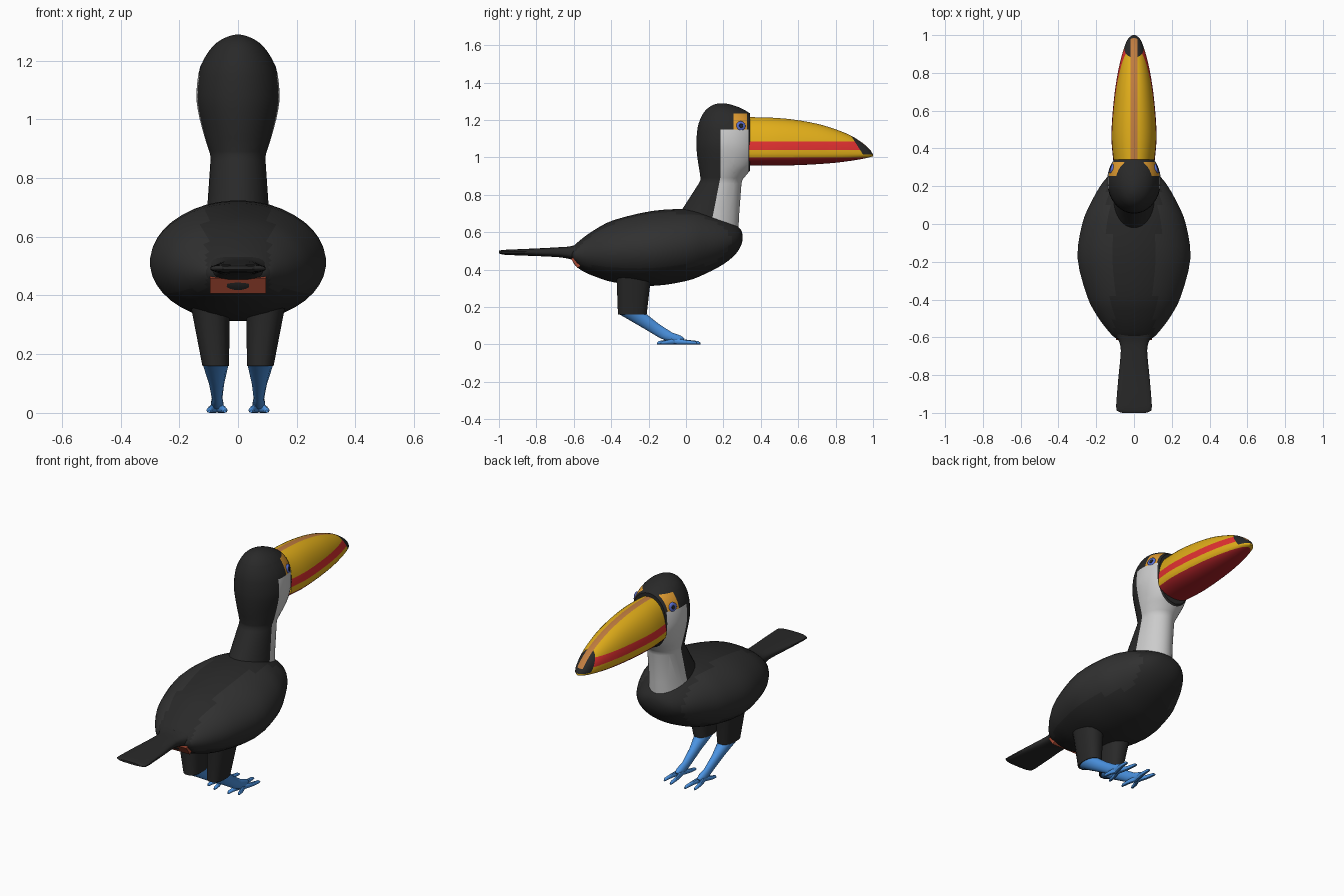
import bpy, bmesh, math
from mathutils import Vector as V

if "Cube" in bpy.data.objects:
    bpy.data.objects.remove(bpy.data.objects["Cube"])

COLORS = {
    "black": (0.022, 0.022, 0.022), "wing": (0.03, 0.03, 0.03), "white": (0.72, 0.72, 0.72),
    "yellow": (0.75, 0.42, 0.01), "red": (0.75, 0.03, 0.03), "dark_red": (0.4, 0.015, 0.02),
    "ridge": (0.52, 0.2, 0.05), "orange": (0.75, 0.33, 0.03), "rust": (0.4, 0.07, 0.035),
    "blue": (0.07, 0.29, 0.75), "eye_blue": (0.1, 0.16, 0.65),
}
NAMES = list(COLORS)
MATS = []
for key, c in COLORS.items():
    m = bpy.data.materials.new(key)
    m.diffuse_color = (*c, 1)
    m.use_nodes = True
    m.node_tree.nodes["Principled BSDF"].inputs["Base Color"].default_value = m.diffuse_color
    MATS.append(m)


def smooth_rows(rows, n):
    """Catmull-Rom refinement of a list of section tuples."""
    out = []
    for i in range(len(rows) - 1):
        p = [rows[max(0, min(len(rows) - 1, i + k))] for k in (-1, 0, 1, 2)]
        for j in range(n):
            t = j / n
            out.append(tuple(
                0.5 * (2 * b + (c - a) * t + (2 * a - 5 * b + 4 * c - d) * t * t
                       + (3 * b - a - 3 * c + d) * t ** 3)
                for a, b, c, d in zip(*p)))
    return out + [rows[-1]]


def ring(c, u, v, n=32, v2=None, power=1.0):
    """Oval ring; v2 is the second half's axis, power < 1 squares it."""
    pts = []
    for i in range(n):
        a = 2 * math.pi * (i + 0.5) / n
        ca, sa = math.cos(a), math.sin(a)
        ca = math.copysign(abs(ca) ** power, ca)
        sa = math.copysign(abs(sa) ** power, sa)
        pts.append(V(c) + V(u) * ca + (V(v2) if v2 and sa < 0 else V(v)) * sa)
    return pts


def loft(name, rings, color, cuts=(), clip=None, angle=35):
    """Skin rings, cut along colour borders, colour faces by a name or function."""
    bm = bmesh.new()
    vs = [[bm.verts.new(p) for p in r] for r in rings]
    n = len(vs[0])
    for a, b in zip(vs, vs[1:]):
        for i in range(n):
            bm.faces.new((a[i], a[(i + 1) % n], b[(i + 1) % n], b[i]))
    bm.faces.new(vs[0])
    bm.faces.new(vs[-1])
    if clip:
        r = bmesh.ops.bisect_plane(bm, geom=bm.verts[:] + bm.edges[:] + bm.faces[:],
                                   plane_co=clip[0], plane_no=clip[1], clear_outer=True)
        edges = [e for e in r["geom_cut"] if isinstance(e, bmesh.types.BMEdge)]
        bmesh.ops.edgeloop_fill(bm, edges=edges)
    for co, no in cuts:
        bmesh.ops.bisect_plane(bm, geom=bm.verts[:] + bm.edges[:] + bm.faces[:],
                               plane_co=co, plane_no=no)
    bmesh.ops.recalc_face_normals(bm, faces=bm.faces[:])
    pick = color if callable(color) else (lambda c: color)
    used = []
    for f in bm.faces:
        k = pick(f.calc_center_median())
        if k not in used:
            used.append(k)
        f.material_index = used.index(k)
    me = bpy.data.meshes.new(name)
    bm.to_mesh(me)
    bm.free()
    for k in used:
        me.materials.append(MATS[NAMES.index(k)])
    ob = bpy.data.objects.new(name, me)
    bpy.context.collection.objects.link(ob)
    bpy.ops.object.select_all(action='DESELECT')
    ob.select_set(True)
    bpy.context.view_layer.objects.active = ob
    bpy.ops.object.shade_smooth_by_angle(angle=math.radians(angle))
    return ob


# Body: y, bottom z, top z, half width
body = [(-0.61, .455, .50, .085), (-0.595, .425, .53, .11), (-0.55, .39, .57, .15), (-0.48, .36, .618, .2),
        (-0.38, .33, .667, .25), (-0.18, .312, .714, .3), (0, .338, .724, .275),
        (.1, .375, .71, .235), (.2, .428, .675, .18), (.265, .482, .64, .125),
        (.295, .53, .61, .07), (.303, .565, .58, .01)]
loft("body", [ring((0, y, (a + b) / 2), (w, 0, 0), (0, 0, (b - a) / 2), 40)
              for y, a, b, w in smooth_rows(body, 3)],
     lambda c: "wing" if abs(c.x) > 0.135 + 0.05 * c.y and c.z > 0.42 else "black")

# Rust patch under the tail
patch = loft("under_tail_patch", [[V((x, -0.59 + dy, .433 + dz)) for dy, dz in
             ((-.025, .024), (.01, -.026), (.03, -.01), (0, .04))] for x in (-.095, .095)], "rust")

# Tail: y, bottom z, top z, half width
tail = [(-0.54, .44, .55, .13), (-0.61, .453, .526, .085), (-0.67, .465, .52, .07),
        (-0.8, .472, .513, .082), (-0.96, .478, .506, .095), (-0.99, .483, .503, .088),
        (-1.0, .488, .5, .06)]
loft("tail", [ring((0, y, (a + b) / 2), (w, 0, 0), (0, 0, (b - a) / 2), 24, power=0.7)
              for y, a, b, w in smooth_rows(tail, 2)], "black")


# Head and neck: z, rear y, front y, half width
def head_color(c):
    if c.y > .333:
        return "black"
    if .255 < c.y < .327 and 1.15 < c.z < 1.235 and abs(c.x) > .05:
        return "orange"
    if c.z < .9:
        return "white" if (c.y - .185) * .23 - (c.z - .9) * .045 > 0 else "black"
    return "white" if c.y > .185 and c.z < 1.15 else "black"


neck = [(.6, -.1, .28, .118), (.7, -.035, .285, .105), (.86, .068, .297, .094), (.88, .078, .302, .095)]
head = [(.88, .078, .302, .095), (.92, .073, .335, .108), (.96, .066, .37, .12), (1.02, .058, .395, .135),
        (1.08, .055, .4, .142), (1.16, .062, .395, .134), (1.22, .083, .36, .108),
        (1.26, .113, .3, .074), (1.282, .15, .24, .035), (1.289, .18, .2, .006)]
rows = neck[:-1] + smooth_rows(head, 3)
loft("head_and_neck", [ring((0, (a + b) / 2, z), (w, 0, 0), (0, (b - a) / 2, 0), 40)
                       for z, a, b, w in rows], head_color,
     cuts=[((0, .333, 0), (0, 1, 0)), ((0, .327, 0), (0, 1, 0)), ((0, .255, 0), (0, 1, 0)),
           ((0, .185, 0), (0, 1, 0)), ((0, 0, 1.15), (0, 0, 1)), ((0, 0, 1.235), (0, 0, 1)),
           ((0, 0, .9), (0, 0, 1)), ((0, .185, .9), (0, .23, -.045))],
     clip=((0, .342, 0), (0, 1, 0)))


# Bill: y, bottom z, widest z, top z, half width
def bill_color(c):
    if abs(c.x) < .018 and c.z > 1.04:
        return "ridge"
    if (c.y - .905) + .64 * (c.z - 1.08) > 0 and c.z > 1.015:
        return "black"
    if c.z < 1.0:
        return "dark_red"
    return "red" if 1.04 < c.z < 1.085 else "yellow"


bill = [(.338, .957, 1.03, 1.215, .11), (.45, .956, 1.03, 1.213, .12), (.57, .957, 1.03, 1.203, .115),
        (.7, .963, 1.028, 1.18, .102), (.8, .971, 1.025, 1.15, .086), (.88, .981, 1.022, 1.117, .068),
        (.94, .991, 1.018, 1.08, .05), (.98, 1.0, 1.014, 1.045, .032), (1.0, 1.006, 1.011, 1.016, .008)]
loft("bill", [ring((0, y, m), (w, 0, 0), (0, 0, t - m), 40, (0, 0, m - b), 0.92)
              for y, b, m, t, w in smooth_rows(bill, 3)], bill_color,
     cuts=[((0, 0, z), (0, 0, 1)) for z in (1.0, 1.015, 1.04, 1.085)]
     + [((x, 0, 0), (1, 0, 0)) for x in (-.018, .018)] + [((0, .905, 1.08), (0, 1, .64))])

for s, side in ((1, "right"), (-1, "left")):
    # Eye: blue iris with a dark pupil, both shallow domes facing out
    out = V((s * .95, .31, .12)).normalized()
    u = out.cross(V((0, 0, 1))).normalized()
    w = out.cross(u)
    at = V((s * .119, .293, 1.168))
    for part, r, d, col in (("iris", .025, .006, "eye_blue"), ("pupil", .012, .009, "black")):
        loft(f"{side}_{part}", [ring(at + out * h, u * k, w * k, 20) for h, k in
             ((-.02, r), (d * .5, r), (d, r * .8))], col, angle=60)

    # Thigh
    loft(f"{side}_thigh", [ring((s * x, y, z), (rx, 0, 0), (0, ry, 0), 16, power=.8) for x, y, z, rx, ry in
         ((.1, -.275, .42, .075, .11), (.092, -.28, .34, .065, .092), (.076, -.287, .16, .046, .078))], "black")

    # Shank sloping forward to the ankle
    loft(f"{side}_shank", [ring((s * x, y, z), (rx, 0, 0), (0, ry, rz), 16) for x, y, z, rx, ry, rz in
         ((.076, -.285, .162, .044, .075, 0), (.073, -.19, .1, .026, .042, .012),
          (.071, -.11, .05, .018, .035, .014), (.071, -.06, .03, .022, .035, .016),
          (.071, -.02, .02, .012, .012, .012))], "blue")

    # Toes: two forward, two back, tapering
    for i, (dx, y1) in enumerate(((.027, .06), (-.024, .077), (.027, -.135), (-.026, -.155))):
        y0 = -.06
        loft(f"{side}_toe_{i + 1}", [ring((s * (.071 + dx * f), y0 + (y1 - y0) * t, z), (r, 0, 0), (0, 0, z), 10)
             for t, f, z, r in ((0, .2, .018, .014), (.5, .8, .012, .011), (.9, 1, .009, .009), (1, 1, .005, .005))],
             "blue")
